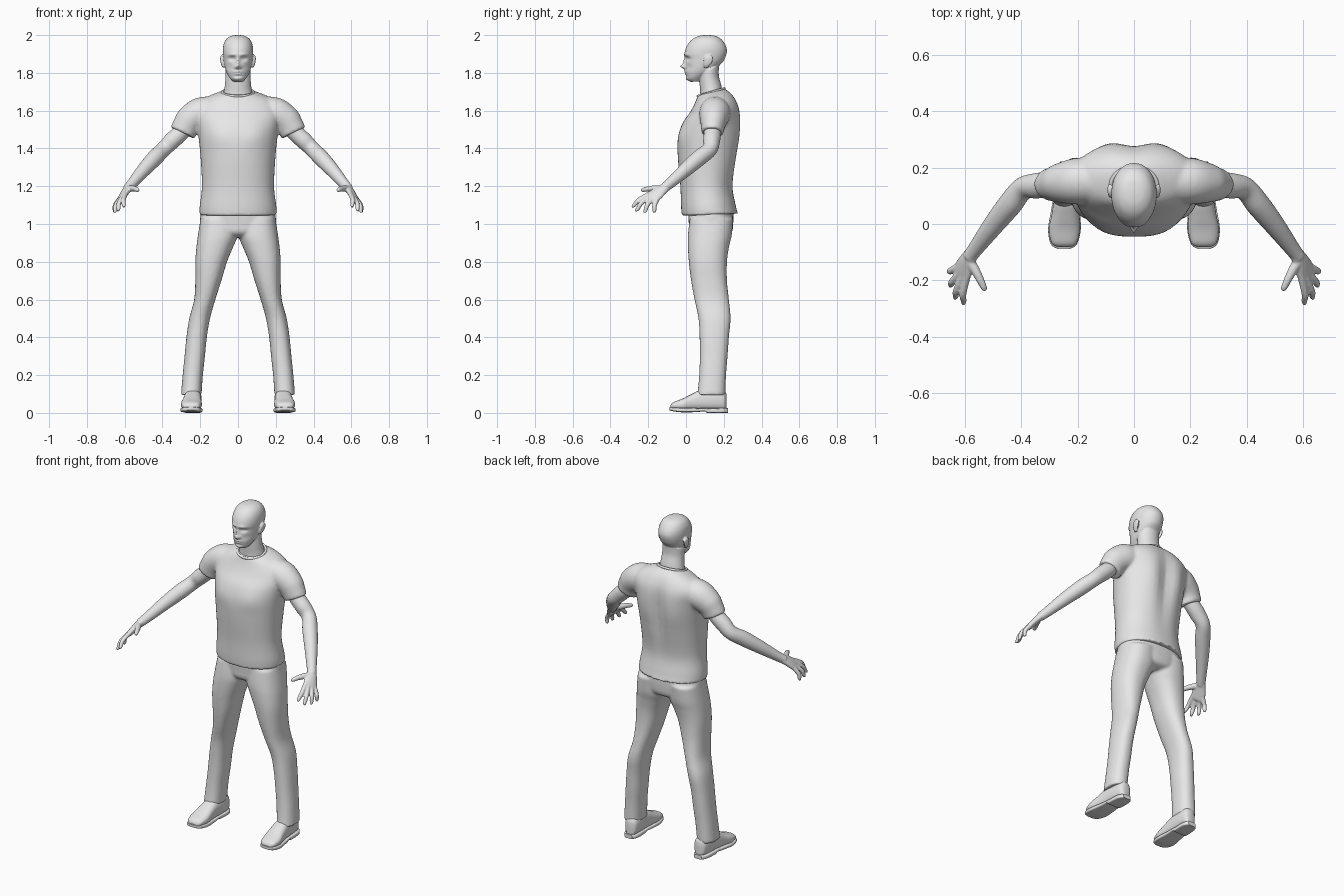
import bpy, bmesh, math
from mathutils import Vector as V

GREY = bpy.data.materials.new("plain_grey")
GREY.diffuse_color = (0.8, 0.8, 0.8, 1)


def ring(c, u, v, n=2.0, seg=48):
    """Superellipse of points around c, spanned by half-axes u and v."""
    pts = []
    for i in range(seg):
        a = 2 * math.pi * i / seg
        p, q = math.cos(a), math.sin(a)
        pts.append(V(c) + V(u) * math.copysign(abs(p) ** (2 / n), p)
                   + V(v) * math.copysign(abs(q) ** (2 / n), q))
    return pts


def loft(rings, steps=5):
    """Capped skin running smoothly through the rings."""
    rows = []
    for i in range(len(rings) - 1):
        r0, r1, r2 = rings[max(i - 1, 0)], rings[i], rings[i + 1]
        r3 = rings[min(i + 2, len(rings) - 1)]
        for s in range(steps):
            t = s / steps
            rows.append([b + (c - a) * (t / 2) + (a * 2 - b * 5 + c * 4 - d) * (t * t / 2)
                         + (b * 3 - a - c * 3 + d) * (t ** 3 / 2)
                         for a, b, c, d in zip(r0, r1, r2, r3)])
    rows.append(rings[-1])
    n = len(rings[0])
    faces = [(j * n + i, j * n + (i + 1) % n, (j + 1) * n + (i + 1) % n, (j + 1) * n + i)
             for j in range(len(rows) - 1) for i in range(n)]
    faces += [tuple(range(n)), tuple(range((len(rows) - 1) * n, len(rows) * n))]
    return [p for r in rows for p in r], faces


def body(secs, n=2.0, x=0, seg=48, steps=5):
    """Loft of (half width, front y, front z, back y, back z) sections."""
    return loft([ring((x, (yf + yb) / 2, (zf + zb) / 2), (w, 0, 0),
                      (0, (yb - yf) / 2, (zb - zf) / 2), n, seg)
                 for w, yf, zf, yb, zb in secs], steps)


def tube(pts, ref, seg=20):
    """Tube through (x, y, z, radius along ref, other radius)."""
    rings, P = [], [V(p[:3]) for p in pts]
    for i, p in enumerate(pts):
        t = (P[min(i + 1, len(P) - 1)] - P[max(i - 1, 0)]).normalized()
        u = (V(ref) - t * V(ref).dot(t)).normalized()
        rings.append(ring(P[i], u * p[3], t.cross(u) * p[-1], 2, seg))
    return loft(rings)


def flip(part):
    return [V((-p.x, p.y, p.z)) for p in part[0]], part[1]


def add(name, parts, voxel=0, smooth=0, mirror=False):
    bm = bmesh.new()
    for verts, faces in parts:
        vs = [bm.verts.new(p) for p in verts]
        for f in faces:
            bm.faces.new([vs[i] for i in f])
    bmesh.ops.recalc_face_normals(bm, faces=bm.faces)
    me = bpy.data.meshes.new(name)
    bm.to_mesh(me)
    bm.free()
    me.materials.append(GREY)
    ob = bpy.data.objects.new(name, me)
    bpy.context.collection.objects.link(ob)
    if voxel:
        m = ob.modifiers.new("blend", 'REMESH')
        m.mode, m.voxel_size, m.use_smooth_shade = 'VOXEL', voxel, True
    if smooth:
        m = ob.modifiers.new("soften", 'SMOOTH')
        m.factor, m.iterations = 0.5, smooth
    if mirror:
        m = ob.modifiers.new("both_sides", 'MIRROR')
        m.use_mirror_merge = False
    bpy.ops.object.select_all(action='DESELECT')
    ob.select_set(True)
    bpy.context.view_layer.objects.active = ob
    if voxel:
        bpy.ops.object.shade_smooth()
    else:
        bpy.ops.object.shade_smooth_by_angle(angle=math.radians(45))
    return ob


def gauss(a, s):
    return math.exp(-(a / s) ** 2)


# Shirt: torso with a spine groove and shoulder blades, plus sleeves
torso = body([(.205, -.022, 1.043, .275, 1.055), (.203, -.026, 1.09, .264, 1.1),
              (.191, -.03, 1.2, .25, 1.2), (.198, -.043, 1.35, .272, 1.35),
              (.208, -.043, 1.45, .286, 1.45), (.22, -.02, 1.53, .29, 1.54),
              (.23, .02, 1.59, .285, 1.605), (.21, .042, 1.63, .27, 1.65),
              (.16, .055, 1.66, .245, 1.688), (.09, .062, 1.682, .21, 1.715)], 2.15)
for p in torso[0]:
    if p.y > .15:
        p.y -= .02 * gauss(p.x, .045) * gauss(p.z - 1.45, .2)
        p.y += .008 * gauss(abs(p.x) - .1, .05) * gauss(p.z - 1.5, .12)
    else:
        p.y -= .007 * gauss(abs(p.x) - .1, .06) * gauss(p.z - 1.47, .06)
sleeve = tube([(.08, .155, 1.6, .08, .08), (.2, .152, 1.585, .082, .084),
               (.255, .146, 1.55, .072, .077), (.278, .142, 1.515, .063, .071),
               (.294, .14, 1.482, .058, .069)], (0, 1, 0), 40)
add("shirt", [torso, sleeve, flip(sleeve)], .008, 5)

# Collar band around the neck
collar = [(.083 * math.cos(a), .133 + .07 * math.sin(a), 1.697 + .02 * math.sin(a), .007, .007)
          for a in [2 * math.pi * i / 24 for i in range(25)]]
add("collar", [tube(collar, (0, 0, 1), 10)])

# Trousers: pelvis blended with two flared legs
pelvis = body([(.06, .05, .93, .2, .93), (.15, .02, .955, .24, .95),
               (.198, .015, 1.0, .25, 1.0), (.195, .01, 1.075, .25, 1.075)], 2.3)


def leg_ring(z, inner, outer, yf, yb):
    return ring(((inner + outer) / 2, (yf + yb) / 2, z), ((outer - inner) / 2, 0, 0),
                (0, (yb - yf) / 2, 0), 2.3)


leg = loft([leg_ring(*r) for r in (
    (.095, .193, .302, .06, .208), (.2, .186, .293, .07, .212), (.3, .175, .283, .073, .22),
    (.4, .165, .273, .072, .227), (.5, .148, .258, .066, .236), (.6, .12, .232, .045, .227),
    (.7, .088, .226, .027, .217), (.8, .058, .226, .015, .217), (.88, .025, .22, .01, .228),
    (.94, .002, .212, .01, .242), (1.03, .0, .198, .02, .25))])
add("trousers", [pelvis, leg, flip(leg)], .008, 4)


# Shoes and soles, lofted from toe to heel
def shoe(secs, n):
    return loft([ring((x, y, (a + b) / 2), (w, 0, 0), (0, 0, (b - a) / 2), n, 32)
                 for y, x, w, a, b in secs], 4)


add("shoe_uppers", [shoe([
    (-.082, .248, .022, .02, .04), (-.068, .248, .044, .02, .056), (-.02, .247, .055, .012, .075),
    (.03, .243, .05, .012, .1), (.08, .24, .046, .012, .122), (.15, .237, .044, .012, .13),
    (.2, .235, .037, .012, .12), (.214, .235, .02, .015, .1)], 2.5)], mirror=True)
add("shoe_soles", [shoe([
    (-.088, .249, .022, .014, .03), (-.072, .249, .046, .009, .03), (-.02, .247, .058, .003, .027),
    (.05, .243, .051, .004, .025), (.1, .24, .046, .008, .025), (.115, .24, .046, 0, .025),
    (.19, .237, .044, 0, .025), (.222, .236, .025, 0, .025)], 5)], mirror=True)

# Arms with palm, four fingers and thumb
across = V((.035, .055, -.025))
arm = tube([(.24, .14, 1.56, .045), (.3, .14, 1.487, .045), (.35, .135, 1.44, .045),
            (.395, .125, 1.395, .041), (.44, .07, 1.35, .043), (.5, -.005, 1.285, .037),
            (.56, -.085, 1.215, .028), (.585, -.118, 1.188, .025)], across, 28)
palm = tube([(.57, -.098, 1.204, .025, .022), (.59, -.128, 1.18, .032, .02),
             (.604, -.158, 1.157, .041, .018), (.614, -.183, 1.138, .041, .015),
             (.617, -.192, 1.132, .034, .01)], across)
fingers = []
for base, tip in (((.596, -.2, 1.155), (.606, -.287, 1.09)),
                  ((.61, -.193, 1.145), (.637, -.267, 1.068)),
                  ((.623, -.178, 1.133), (.655, -.222, 1.06)),
                  ((.632, -.155, 1.125), (.657, -.17, 1.06))):
    b, t = V(base), V(tip)
    m = b.lerp(t, .5) + V((.006, -.004, .006))
    fingers.append(tube([(*(b + (b - m) * .5), .013), (*m, .0125), (*b.lerp(t, .85), .0105),
                         (*t, .005)], across, 14))
thumb = tube([(.588, -.125, 1.187, .018), (.565, -.162, 1.188, .017), (.545, -.2, 1.186, .014),
              (.532, -.228, 1.18, .011), (.528, -.238, 1.177, .005)], across, 14)
add("arms_and_hands", [arm, palm, thumb] + fingers, .0045, 3, mirror=True)

# Head: skull loft with sculpted face, joined to neck and ears
skull = body([(.028, .025, 1.752, .08, 1.757), (.046, .006, 1.765, .12, 1.79),
              (.06, .0, 1.785, .16, 1.82), (.068, -.004, 1.808, .18, 1.842),
              (.074, -.004, 1.84, .2, 1.865), (.078, -.003, 1.87, .211, 1.89),
              (.08, -.008, 1.895, .216, 1.91), (.08, -.003, 1.925, .215, 1.93),
              (.075, .012, 1.955, .205, 1.955), (.061, .036, 1.98, .185, 1.98),
              (.038, .067, 1.995, .158, 1.995), (.012, .1, 2.0, .125, 2.0)], 2.1, 0, 96, 6)
FACE = [  # x, z, x spread, z spread, push towards the back
    (0, 1.834, .011, .011, -.026), (0, 1.858, .009, .022, -.012), (.014, 1.831, .007, .007, -.008),
    (.031, 1.876, .017, .011, .014), (.03, 1.876, .01, .005, -.005), (.03, 1.897, .022, .008, -.006),
    (0, 1.806, .024, .004, -.007), (0, 1.8, .026, .003, .004), (0, 1.794, .02, .004, -.006),
    (0, 1.783, .02, .005, .005), (0, 1.768, .02, .01, -.005), (.045, 1.83, .018, .02, .005)]
for p in skull[0]:
    if p.y < .09:
        p.y += sum(d * gauss(abs(p.x) - x, sx) * gauss(p.z - z, sz) for x, z, sx, sz, d in FACE)
neck = body([(.082, .075, 1.65, .2, 1.67), (.072, .075, 1.7, .188, 1.73),
             (.067, .072, 1.745, .174, 1.785), (.066, .07, 1.8, .175, 1.84)])
ear = tube([(.072, .105, 1.83, .008, .012), (.08, .108, 1.842, .008, .016),
            (.085, .116, 1.862, .008, .024), (.086, .122, 1.882, .008, .021),
            (.08, .122, 1.894, .006, .009)], (1, 0, 0), 16)
add("head", [skull, neck, ear, flip(ear)], .004, 2)
